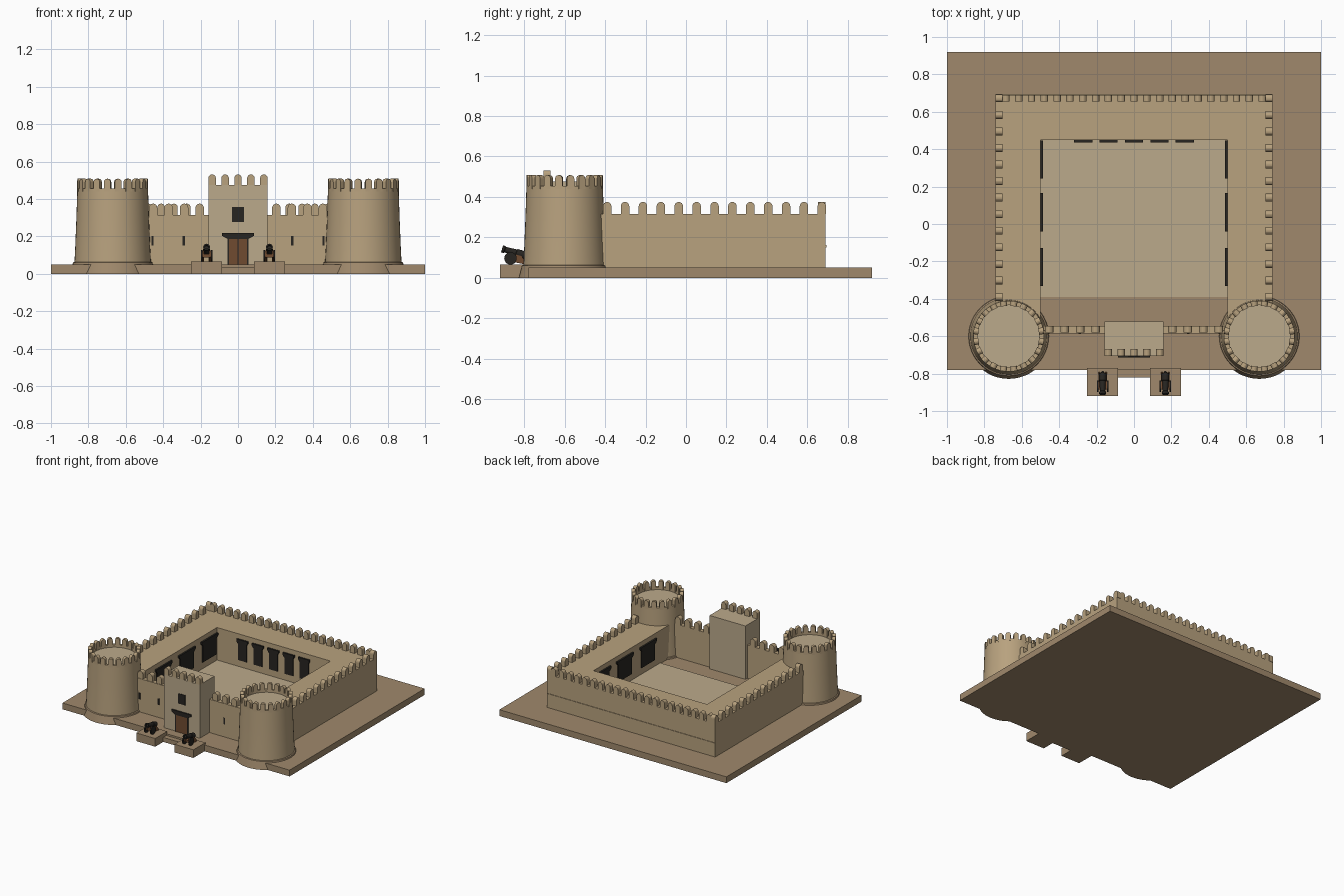
import bpy, bmesh, math
from mathutils import Matrix, Vector

if "Cube" in bpy.data.objects:
    bpy.data.objects.remove(bpy.data.objects["Cube"])


def material(name, r, g, b):
    m = bpy.data.materials.new(name)
    m.diffuse_color = (r, g, b, 1)
    m.use_nodes = True
    m.node_tree.nodes["Principled BSDF"].inputs["Base Color"].default_value = m.diffuse_color
    return m


SAND = material("sandstone", 0.48, 0.36, 0.21)
PALE = material("pale_stone", 0.50, 0.40, 0.26)
EARTH = material("earth", 0.35, 0.25, 0.15)
DARK = material("dark", 0.02, 0.018, 0.015)
WOOD = material("wood", 0.16, 0.07, 0.03)


def finish(name, bm, mat, smooth=False):
    bmesh.ops.recalc_face_normals(bm, faces=bm.faces)
    me = bpy.data.meshes.new(name)
    bm.to_mesh(me)
    bm.free()
    ob = bpy.data.objects.new(name, me)
    bpy.context.collection.objects.link(ob)
    me.materials.append(mat)
    if smooth:
        bpy.ops.object.select_all(action='DESELECT')
        ob.select_set(True)
        bpy.context.view_layer.objects.active = ob
        bpy.ops.object.shade_smooth_by_angle(angle=math.radians(35))
    return ob


def box(name, x0, x1, y0, y1, z0, z1, mat):
    bm = bmesh.new()
    bmesh.ops.create_cube(bm, size=1)
    for v in bm.verts:
        v.co = Vector((x1 if v.co.x > 0 else x0, y1 if v.co.y > 0 else y0,
                       z1 if v.co.z > 0 else z0))
    return finish(name, bm, mat)


def prism(bm, profile, depth, matrix):
    """Extrude an (x, z) profile symmetrically along y, then place it."""
    f = bm.faces.new([bm.verts.new(matrix @ Vector((x, -depth / 2, z))) for x, z in profile])
    r = bmesh.ops.extrude_face_region(bm, geom=[f])
    shift = matrix.to_3x3() @ Vector((0, depth, 0))
    bmesh.ops.translate(bm, vec=shift, verts=[v for v in r["geom"] if isinstance(v, bmesh.types.BMVert)])


def place(x, y, z, turn=0):
    return Matrix.Translation((x, y, z)) @ Matrix.Rotation(turn, 4, 'Z')


def lathe(name, profile, matrix, mat, sides=48):
    bm = bmesh.new()
    rings = []
    for r, z in profile:
        rings.append([bm.verts.new(matrix @ Vector((r * math.cos(2 * math.pi * i / sides),
                      r * math.sin(2 * math.pi * i / sides), z))) for i in range(sides)])
    for a, b in zip(rings, rings[1:]):
        for i in range(sides):
            j = (i + 1) % sides
            bm.faces.new((a[i], a[j], b[j], b[i]))
    bm.faces.new(rings[0])
    bm.faces.new(rings[-1])
    return finish(name, bm, mat, True)


def merlons(name, spots, w, h, depth=0.036):
    """Row of round-topped battlements at (x, y, z, turn)."""
    r = w / 2
    prof = [(-r, 0)] + [(-r * math.cos(math.pi * i / 8), h - r + r * math.sin(math.pi * i / 8))
                        for i in range(9)] + [(r, 0)]
    bm = bmesh.new()
    for s in spots:
        prism(bm, prof, depth, place(*s))
    finish(name, bm, SAND)


def opening(name, x, y, turn, w, z0, z1, lintel, mat=DARK):
    """Flat panel with a flared lintel over it."""
    bm = bmesh.new()
    prism(bm, [(-w / 2, z0), (w / 2, z0), (w / 2, z1), (-w / 2, z1)], 0.01, place(x, y, 0, turn))
    finish(name, bm, mat)
    bm = bmesh.new()
    prism(bm, [(-w / 2, z1 - 0.012), (w / 2, z1 - 0.012), (lintel / 2, z1 + 0.006), (lintel / 2, z1 + 0.022),
               (-lintel / 2, z1 + 0.022), (-lintel / 2, z1 + 0.006)], 0.02, place(x, y, 0, turn))
    finish(name + "_lintel", bm, DARK)


# Ground slab, step and courtyard floor
box("ground_slab", -1, 1, -0.78, 0.92, 0, 0.05, EARTH)
box("door_step", -0.09, 0.09, -0.82, -0.77, 0, 0.036, EARTH)
box("courtyard_floor", -0.5, 0.5, -0.39, 0.45, 0.04, 0.056, PALE)

# Ranges round the courtyard
TOP = 0.315
box("back_range", -0.74, 0.74, 0.45, 0.69, 0.04, TOP, SAND)
box("back_string_course", -0.74, 0.74, 0.685, 0.694, 0.15, 0.163, SAND)
merlons("back_battlements", [(-0.685 + i * 1.37 / 20, 0.672, TOP, 0) for i in range(21)], 0.04, 0.06)
for s, side in ((-1, "left"), (1, "right")):
    xa, xb = sorted((s * 0.5, s * 0.74))
    box(side + "_range", xa, xb, -0.6, 0.45, 0.04, TOP, SAND)
    merlons(side + "_battlements",
            [(s * 0.722, 0.672 - i * 0.0885, TOP, math.pi / 2) for i in range(13)], 0.042, 0.06)
    for y in (0.345, 0.062, -0.23):
        opening(side + "_court_window", s * 0.497, y, math.pi / 2, 0.17, 0.11, 0.255, 0.205)
    # Curtain wall with arrow slits
    xa, xb = sorted((s * 0.14, s * 0.52))
    box(side + "_curtain_wall", xa, xb, -0.585, -0.545, 0.04, TOP, SAND)
    merlons(side + "_curtain_battlements",
            [(s * (0.205 + i * 0.083), -0.563, TOP, 0) for i in range(4)], 0.045, 0.06)
    for x in (0.29, 0.457):
        box(side + "_arrow_slit", s * x - 0.006, s * x + 0.006, -0.588, -0.58, 0.152, 0.202, DARK)

    # Round corner tower
    cx, cy = s * 0.67, -0.6
    at = place(cx, cy, 0)
    lathe(side + "_tower_skirt", [(0.228, 0), (0.212, 0.06), (0.2, 0.066)], at, EARTH)
    lathe(side + "_tower", [(0.205, 0.05), (0.2, 0.15), (0.194, 0.3), (0.189, 0.455),
                            (0.166, 0.455), (0.166, 0.43)], at, SAND)
    lathe(side + "_tower_floor", [(0.168, 0.42), (0.168, 0.436)], at, PALE)
    n = 20
    spots = []
    for i in range(n):
        a = 2 * math.pi * (i + 0.5) / n
        spots.append((cx + 0.176 * math.cos(a), cy + 0.176 * math.sin(a), 0.44, a + math.pi / 2))
    merlons(side + "_tower_battlements", spots, 0.036, 0.068, 0.027)

    # Cannon on its pad
    px = s * 0.168
    box(side + "_cannon_pad", px - 0.083, px + 0.083, -0.92, -0.77, 0, 0.065, EARTH)
    tilt = Matrix.Translation((px, -0.80, 0.112)) @ Matrix.Rotation(math.radians(74), 4, 'X')
    lathe(side + "_cannon_barrel", [(0.006, -0.012), (0.009, -0.004), (0.02, 0), (0.02, 0.04), (0.017, 0.042),
                                    (0.014, 0.098), (0.018, 0.102), (0.018, 0.114), (0.01, 0.114),
                                    (0.01, 0.1)], tilt, DARK, 16)
    for k in (-1, 1):
        bm = bmesh.new()
        prism(bm, [(-0.885, 0.09), (-0.84, 0.075), (-0.795, 0.066), (-0.79, 0.078), (-0.815, 0.108),
                   (-0.885, 0.125)], 0.009, Matrix.Translation((px + k * 0.018, 0, 0))
              @ Matrix.Rotation(math.pi / 2, 4, 'Z'))
        finish(side + "_carriage_cheek", bm, WOOD)
        axle = Matrix.Translation((px + k * 0.027 - 0.004, -0.868, 0.096)) @ Matrix.Rotation(math.pi / 2, 4, 'Y')
        lathe(side + "_cannon_wheel", [(0.031, 0), (0.031, 0.008)], axle, DARK, 20)
    box(side + "_carriage_bed", px - 0.018, px + 0.018, -0.882, -0.84, 0.088, 0.105, WOOD)

for i in range(5):
    opening("back_court_window", -0.272 + i * 0.136, 0.447, 0, 0.076, 0.11, 0.255, 0.098)

# Gatehouse
box("gatehouse", -0.158, 0.158, -0.705, -0.522, 0.04, 0.475, PALE)
merlons("gatehouse_battlements", [(-0.138 + i * 0.069, -0.687, 0.475, 0) for i in range(5)], 0.04, 0.056)
box("gate_window", -0.031, 0.031, -0.709, -0.7, 0.278, 0.358, DARK)
opening("gate_door", 0, -0.705, 0, 0.105, 0.05, 0.197, 0.172, WOOD)
for x in (-0.052, 0.052):
    box("door_jamb", x - 0.004, x + 0.004, -0.712, -0.7, 0.05, 0.19, DARK)
box("door_seam", -0.0015, 0.0015, -0.7115, -0.705, 0.05, 0.19, DARK)
